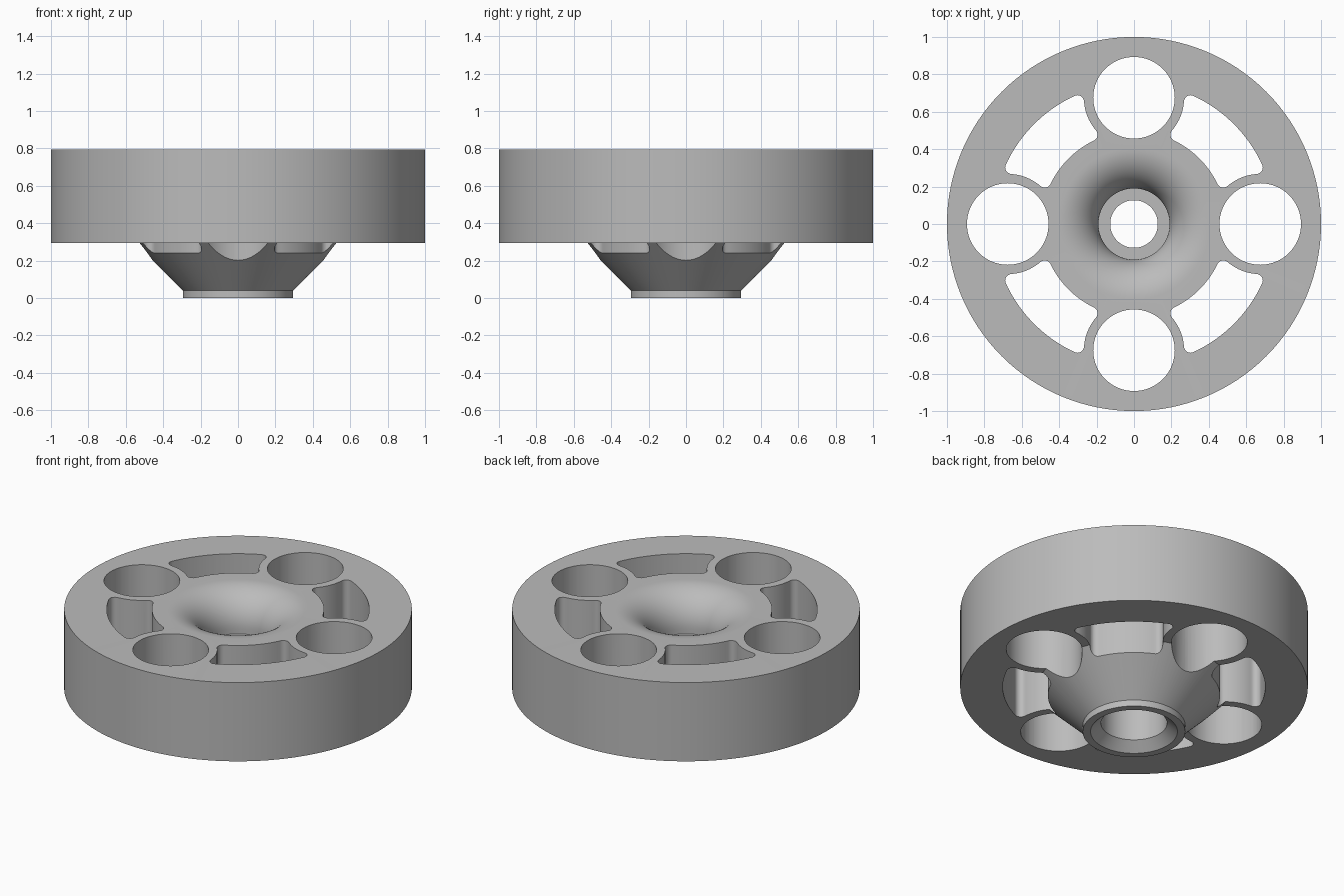
import bpy, bmesh, math
from math import cos, sin, pi, acos, atan2

if "Cube" in bpy.data.objects:
    bpy.data.objects.remove(bpy.data.objects["Cube"])

BOTTOM, TOP = 0.295, 0.795
HOLE_C, HOLE_R = 0.675, 0.218
SLOT_IN, SLOT_OUT, WEB_R, FILLET = 0.495, 0.755, 0.268, 0.035

grey = bpy.data.materials.new("plain grey")
grey.use_nodes = True
colour = (0.5, 0.5, 0.5, 1)
grey.diffuse_color = colour
grey.node_tree.nodes["Principled BSDF"].inputs["Base Color"].default_value = colour


def arc(cx, cy, r, a0, a1, n):
    """Points along an arc, both ends included."""
    return [(cx + r * cos(a0 + (a1 - a0) * i / n), cy + r * sin(a0 + (a1 - a0) * i / n))
            for i in range(n + 1)]


def make_object(name, bm):
    bmesh.ops.remove_doubles(bm, verts=bm.verts, dist=1e-5)
    bmesh.ops.recalc_face_normals(bm, faces=bm.faces)
    mesh = bpy.data.meshes.new(name)
    bm.to_mesh(mesh)
    bm.free()
    mesh.materials.append(grey)
    obj = bpy.data.objects.new(name, mesh)
    bpy.context.collection.objects.link(obj)
    return obj


def revolve(name, profile, steps):
    """Spin a closed (radius, height) profile around z."""
    bm = bmesh.new()
    verts = [bm.verts.new((r, 0, z)) for r, z in profile]
    edges = [bm.edges.new((verts[i - 1], verts[i])) for i in range(len(verts))]
    bmesh.ops.spin(bm, geom=verts + edges, cent=(0, 0, 0), axis=(0, 0, 1),
                   angle=2 * pi, steps=steps, use_merge=True)
    return make_object(name, bm)


def prisms(name, outline):
    """Four upright copies of an outline, a quarter turn apart."""
    bm = bmesh.new()
    for k in range(4):
        c, s = cos(k * pi / 2), sin(k * pi / 2)
        face = bm.faces.new([bm.verts.new((c * x - s * y, s * x + c * y, 0.08)) for x, y in outline])
        top = bmesh.ops.extrude_face_region(bm, geom=[face])["geom"]
        bmesh.ops.translate(bm, vec=(0, 0, 1),
                            verts=[v for v in top if isinstance(v, bmesh.types.BMVert)])
    return make_object(name, bm)


# Wheel body: rim disc, lower cone, collar, stepped bore and flared mouth
flare = arc(0.405, TOP - 0.215, 0.215, pi / 2, pi, 16)
profile = [(0.25, 0), (0.295, 0), (0.295, 0.04), (0.55, BOTTOM), (1, BOTTOM), (1, TOP)]
profile += flare + [(0.19, 0.55), (0.127, 0.55), (0.127, 0.45), (0.19, 0.45), (0.19, 0.055)]
wheel = revolve("wheel", profile, 128)

# Round through holes
holes = prisms("hole_cutter", arc(HOLE_C, 0, HOLE_R, 0, 2 * pi, 64)[:-1])


# Curved slots between the holes, with rounded corners
def corner(r):
    q = WEB_R + FILLET
    a = acos((r * r + HOLE_C ** 2 - q * q) / (2 * r * HOLE_C))
    x, y = r * cos(a), r * sin(a)
    return a, x, y, atan2(-y, HOLE_C - x)


ai, xi, yi, ti = corner(SLOT_IN + FILLET)
ao, xo, yo, to = corner(SLOT_OUT - FILLET)
half = arc(0, 0, SLOT_IN, pi / 4, ai, 10)
half += arc(xi, yi, FILLET, ai + pi, ti + 2 * pi, 8)[1:]
half += arc(HOLE_C, 0, WEB_R, ti + pi, to + pi, 10)[1:]
half += arc(xo, yo, FILLET, to, ao, 8)[1:]
half += arc(0, 0, SLOT_OUT, ao, pi / 4, 12)[1:]
outline = half + [(y, x) for x, y in reversed(half[1:-1])]
slots = prisms("slot_cutter", outline)

# Cut the openings, then discard the cutters
bpy.context.view_layer.objects.active = wheel
wheel.select_set(True)
for cutter in (holes, slots):
    mod = wheel.modifiers.new("cut", "BOOLEAN")
    mod.object = cutter
    mod.operation = "DIFFERENCE"
    mod.solver = "EXACT"
    bpy.ops.object.modifier_apply(modifier=mod.name)
    bpy.data.objects.remove(cutter)

bpy.ops.object.shade_smooth_by_angle(angle=math.radians(30))
